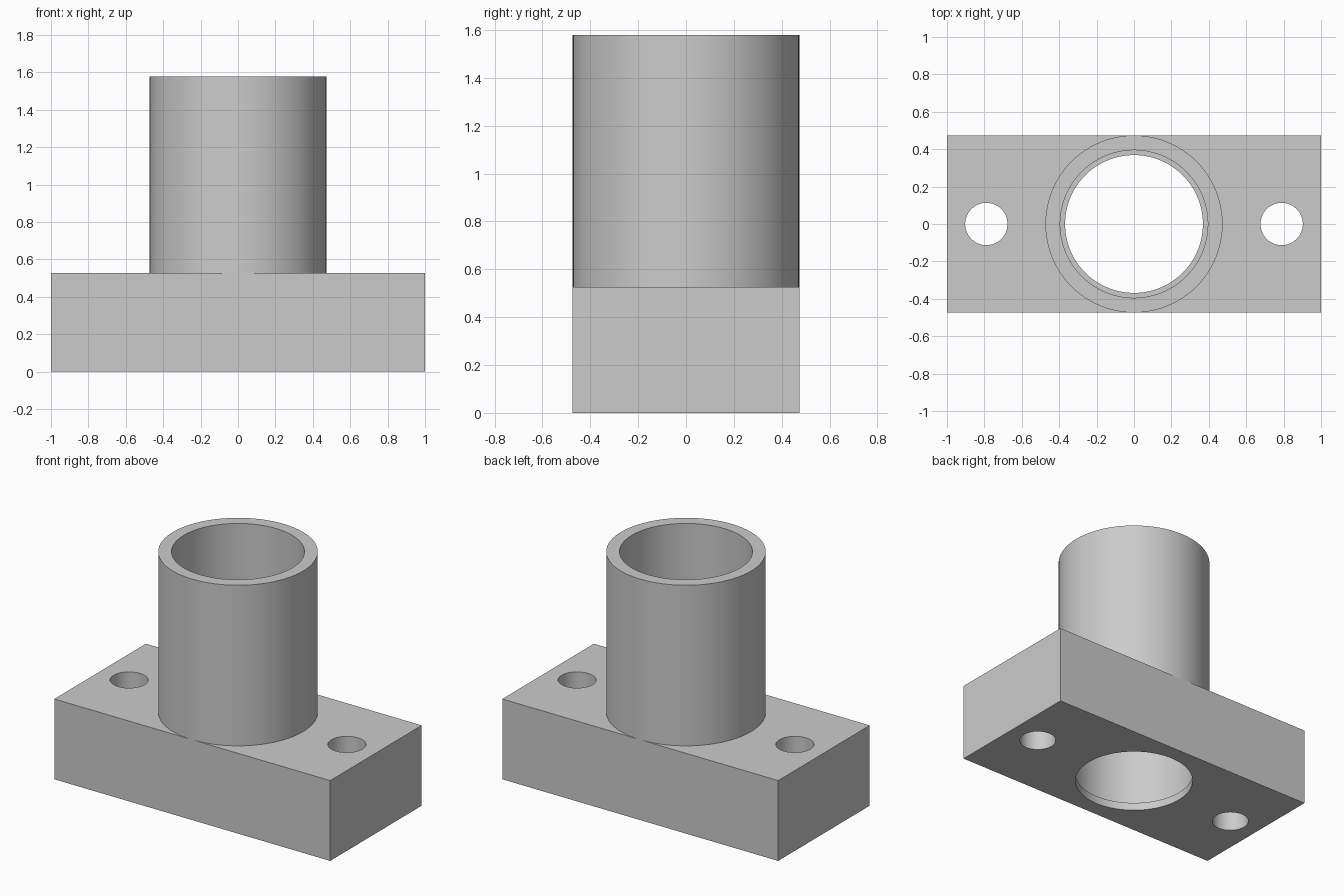
import bpy, math

if "Cube" in bpy.data.objects:
    bpy.data.objects.remove(bpy.data.objects["Cube"], do_unlink=True)

U = 1 / 19              # one design unit
SEGMENTS = 96
BASE_TOP, TUBE_TOP, LEDGE = 10 * U, 30 * U, U
TUBE_R, BORE_R, LEDGE_R = 9 * U, 7.5 * U, 7 * U
BOLT_R, BOLT_X = 2.15 * U, 15 * U

grey = bpy.data.materials.new("plain grey")
grey.use_nodes = True
colour = (0.6, 0.6, 0.6, 1)
grey.diffuse_color = colour
grey.node_tree.nodes["Principled BSDF"].inputs["Base Color"].default_value = colour


def lathe(name, profile, closed=False, x=0):
    """Spin (radius, height) points around z; zero radius becomes a pole."""
    verts, faces, rings = [], [], []
    for r, z in profile:
        start = len(verts)
        for i in range(SEGMENTS):
            a = math.tau * i / SEGMENTS
            verts.append((x + r * math.cos(a), r * math.sin(a), z))
        rings.append([start + i for i in range(SEGMENTS)])
    for low, high in zip(rings, rings[1:]):
        for i in range(SEGMENTS):
            j = (i + 1) % SEGMENTS
            faces.append((low[i], low[j], high[j], high[i]))
    if closed:
        faces += [rings[0][::-1], rings[-1]]
    mesh = bpy.data.meshes.new(name)
    mesh.from_pydata(verts, [], faces)
    obj = bpy.data.objects.new(name, mesh)
    bpy.context.collection.objects.link(obj)
    return obj


def finish(obj):
    obj.data.materials.clear()
    obj.data.materials.append(grey)
    bpy.ops.object.select_all(action="DESELECT")
    obj.select_set(True)
    bpy.context.view_layer.objects.active = obj
    bpy.ops.object.shade_smooth_by_angle(angle=math.radians(30))


# Rectangular base block
bpy.ops.mesh.primitive_cube_add(size=1, location=(0, 0, BASE_TOP / 2))
base = bpy.context.object
base.name = "base_block"
base.scale = (2, 2 * TUBE_R, BASE_TOP)
bpy.ops.object.transform_apply(location=True, scale=True)

# Stepped central bore and two bolt holes
cutters = [lathe("bore_cutter", [(LEDGE_R, -0.1), (LEDGE_R, LEDGE), (BORE_R, LEDGE),
                                 (BORE_R, BASE_TOP + 0.1)], closed=True)]
for side in (-1, 1):
    cutters.append(lathe("bolt_hole_cutter", [(BOLT_R, -0.1), (BOLT_R, BASE_TOP + 0.1)],
                         closed=True, x=side * BOLT_X))
bpy.context.view_layer.objects.active = base
for cutter in cutters:
    cutter.hide_render = True
    cut = base.modifiers.new("hole", "BOOLEAN")
    cut.operation = "DIFFERENCE"
    cut.solver = "EXACT"
    cut.object = cutter
    bpy.ops.object.modifier_apply(modifier=cut.name)
    bpy.data.objects.remove(cutter, do_unlink=True)
finish(base)

# Upright tube with a flat rim
tube = lathe("tube", [(TUBE_R, BASE_TOP), (TUBE_R, TUBE_TOP),
                      (BORE_R, TUBE_TOP), (BORE_R, BASE_TOP)])
finish(tube)
